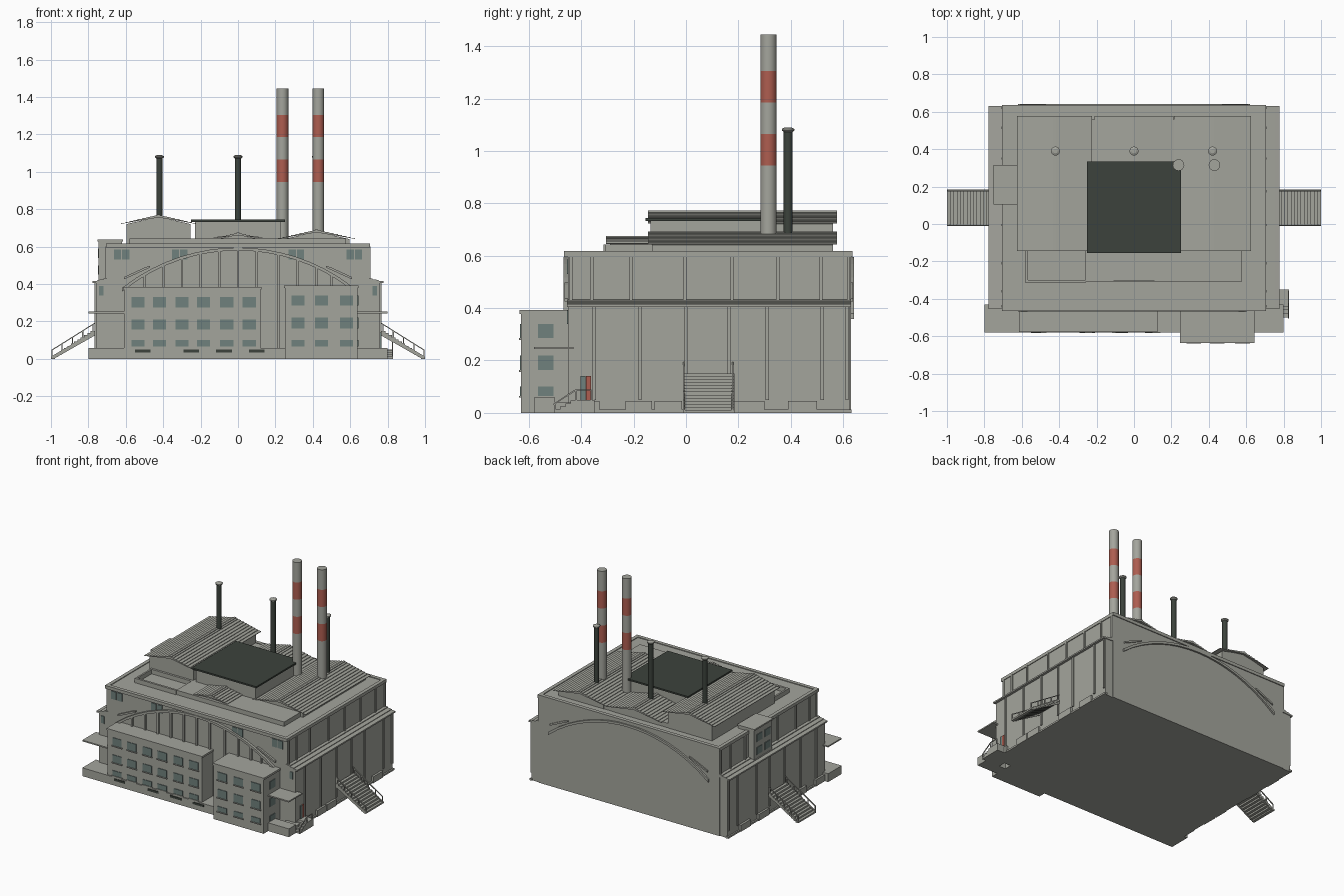
import bpy, bmesh, math
from mathutils import Vector

if "Cube" in bpy.data.objects:
    bpy.data.objects.remove(bpy.data.objects["Cube"])


def mat(name, rgb):
    m = bpy.data.materials.new(name)
    m.diffuse_color = (*rgb, 1)
    m.use_nodes = True
    m.node_tree.nodes["Principled BSDF"].inputs["Base Color"].default_value = m.diffuse_color
    return m


WALL = mat("concrete_grey", (0.37, 0.375, 0.335))
DARK = mat("dark_green_grey", (0.045, 0.055, 0.045))
GLASS = mat("window_teal", (0.16, 0.22, 0.205))
RED = mat("chimney_red", (0.42, 0.11, 0.08))


def finish(name, bm, mats):
    bmesh.ops.recalc_face_normals(bm, faces=bm.faces)
    me = bpy.data.meshes.new(name)
    bm.to_mesh(me)
    bm.free()
    for m in mats:
        me.materials.append(m)
    ob = bpy.data.objects.new(name, me)
    bpy.context.collection.objects.link(ob)
    return ob


def boxes(name, items, m=WALL):
    """Each item is (x0, x1, y0, y1, z0, z1)."""
    bm = bmesh.new()
    for x0, x1, y0, y1, z0, z1 in items:
        vs = bmesh.ops.create_cube(bm, size=1)["verts"]
        for v in vs:
            v.co = Vector((x1 if v.co.x > 0 else x0, y1 if v.co.y > 0 else y0, z1 if v.co.z > 0 else z0))
    return finish(name, bm, [m])


def prism(name, pts, a, b, axis="y", m=WALL):
    """Extrude an (x, z) or (y, z) outline between a and b."""
    bm = bmesh.new()
    def at(p, t):
        return (p[0], t, p[1]) if axis == "y" else (t, p[0], p[1])
    lo = [bm.verts.new(at(p, a)) for p in pts]
    hi = [bm.verts.new(at(p, b)) for p in pts]
    bm.faces.new(lo)
    bm.faces.new(hi[::-1])
    n = len(pts)
    for i in range(n):
        bm.faces.new((lo[i], hi[i], hi[(i + 1) % n], lo[(i + 1) % n]))
    return finish(name, bm, [m])


def lathe(name, x, y, rings, mats, rule=lambda z: 0, n=16):
    """Stack of (radius, z) rings; rule picks the material by height."""
    bm = bmesh.new()
    loops = [[bm.verts.new((x + r * math.cos(2 * math.pi * i / n), y + r * math.sin(2 * math.pi * i / n), z))
              for i in range(n)] for r, z in rings]
    bm.faces.new(loops[0][::-1])
    bm.faces.new(loops[-1])
    for a, b in zip(loops, loops[1:]):
        for i in range(n):
            f = bm.faces.new((a[i], a[(i + 1) % n], b[(i + 1) % n], b[i]))
            f.smooth = True
    for f in bm.faces:
        f.material_index = rule(f.calc_center_median().z)
        for e in f.edges:
            if len({round(v.co.z, 4) for v in e.verts}) == 1:
                e.smooth = False
    return finish(name, bm, mats)


# Main hall, parapet coping and lower side aisles
boxes("main_hall", [(-.70, .70, -.45, .63, 0, .612)])
boxes("hall_coping", [(-.705, .705, -.465, -.44, .595, .617), (-.705, .705, .61, .636, .595, .617),
                      (-.705, -.68, -.44, .61, .595, .617), (.68, .705, -.44, .61, .595, .617)])
boxes("side_aisles", [(s * .70 - .06, s * .70 + .06, -.45, .625, 0, .41) for s in (-1, 1)])
for s, side in ((1, "right"), (-1, "left")):
    prism(f"aisle_roof_{side}", [(s * .69, .41), (s * .778, .405), (s * .778, .415), (s * .75, .418),
                                 (s * .75, .422), (s * .72, .425), (s * .72, .430), (s * .69, .433)], -.455, .63)
    # Pilasters, plinth pads and plinth line on the side walls
    def sx(a, b):
        return (min(s * a, s * b), max(s * a, s * b))
    boxes(f"upper_pilasters_{side}", [(*sx(.69, .708), y - .006, y + .006, .42, .60)
          for y in (-.44, -.36, -.21, -.005, .175, .35, .515, .62)])
    boxes(f"lower_pilasters_{side}", [(*sx(.75, .768), y - .006, y + .006, .05, .405)
          for y in (-.35, -.175, 0, .165, .31, .52, .615)])
    boxes(f"plinth_pads_{side}", [(*sx(.75, .775), a, b, 0, .045) for a, b in
          ((-.44, -.33), (-.23, -.13), (-.12, -.015), (.185, .30), (.39, .50))])
    boxes(f"base_strip_{side}", [(*sx(.75, .77), -.45, .632, 0, .012)])
    # Open side stairs with railings
    n = 13
    boxes(f"side_stairs_{side}", [(*sx(1 - .23 * (i + 1.15) / n, 1 - .23 * i / n), -.012, .185,
          max(0, .15 * (i + 1) / n - .014), .15 * (i + 1) / n) for i in range(n)])
    for y in (-.008, .178):
        prism(f"stair_stringer_{side}", [(s * 1.0, 0), (s * .985, 0), (s * .765, .125), (s * .765, .15),
                                         (s * 1.0, .012)], y - .004, y + .004)
        prism(f"stair_handrail_{side}", [(s * .998, .042), (s * .765, .188), (s * .765, .194), (s * .998, .048)],
              y - .003, y + .003)
        boxes(f"stair_posts_{side}", [(s * x - .003, s * x + .003, y - .003, y + .003, .01 + (1 - x) * .6,
              .046 + (1 - x) * .61) for x in (.995, .94, .885, .83, .775)])

# Segmented arch trim on the front and back walls
def arc(x, r):
    return -.405 + math.sqrt(r * r - x * x)
xs = [-.62 + 1.24 * i / 16 for i in range(17)]
arch = [(x, arc(x, 1.0)) for x in xs] + [(x, arc(x, .984)) for x in xs[::-1]]
prism("front_arch", arch, -.468, -.44)
prism("back_arch", arch, .62, .642)
for s in (-1, 1):
    tie = [(s * .61, .425), (s * .47, .488), (s * .47, .498), (s * .50, .488), (s * .61, .437)]
    prism("front_arch_tie", tie, -.464, -.44)
    prism("back_arch_tie", tie, .62, .638)
boxes("front_pilasters", [(x - .006, x + .006, -.462, -.44, .05, arc(x, .99))
      for x in (-.5, -.4, -.3, -.2, -.1, 0, .1, .215, .32, .42, .5)])

# Front office blocks with roof rims
boxes("left_block", [(-.61, .12, -.572, -.44, 0, .37), (-.615, .125, -.577, -.44, .37, .383)])
boxes("right_block", [(.25, .64, -.63, -.43, 0, .378), (.245, .645, -.635, -.43, .378, .392)])
boxes("front_plinth", [(-.80, .25, -.58, -.43, 0, .058), (.64, .80, -.58, -.50, 0, .058),
                       (.69, .79, -.50, -.43, 0, .04)])
boxes("entry_canopies", [(-.80, -.61, -.58, -.43, .243, .252), (.64, .80, -.58, -.43, .243, .252)])
boxes("base_vents", [(x - .042, x + .042, -.584, -.578, .035, .05) for x in (-.51, -.25, -.075, .10)], DARK)

# Windows as thin plates, with sills
lc = (-.535, -.42, -.30, -.185, -.06, .06)
rc = (.32, .446, .58)
L = [(x - .035, x + .035, -.576, -.57, a, b) for x in lc for a, b in ((.275, .33), (.158, .21), (.065, .10))]
R = [(x - .035, x + .035, -.634, -.628, a, b) for x in rc for a, b in ((.285, .34), (.163, .22), (.065, .10))]
S = [(.636, .644, -.565, -.505, a, b) for a, b in ((.285, .34), (.163, .22), (.065, .10))]
U = [(s * x - .019, s * x + .019, -.455, -.446, .53, .585) for s in (-1, 1) for x in (.60, .645, .29, .335)]
A = [(s * .73 - .012, s * .73 + .012, -.455, -.446, .34, .39) for s in (-1, 1)]
T = [(-.749, -.741, y - .03, y + .03, a, a + .05) for y in (.165, .255) for a in (.45, .54)]
for nm, w in (("left_block", L), ("right_block", R), ("right_block_side", S), ("upper_front", U),
              ("aisle_front", A), ("stair_tower", T)):
    boxes(nm + "_windows", w, GLASS)
boxes("window_sills", [(a - .004, b + .004, c - .004, d, e - .007, e) for a, b, c, d, e, f in L + R])

# Small entrance on the right: steps, landing, rails, door
boxes("entrance_steps", [(.76, .83, -.42, -.35, 0, .05)] +
      [(.76, .83, -.50 + .02 * i, -.41, 0, .012 * (i + 1)) for i in range(4)])
prism("entrance_rail", [(-.505, .03), (-.42, .085), (-.36, .085), (-.36, .09), (-.422, .09), (-.505, .036)],
      .824, .829, "x")
boxes("entrance_posts", [(.824, .829, y - .003, y + .003, 0, z) for y, z in ((-.50, .035), (-.42, .088), (-.362, .088))])
boxes("entrance_door", [(.758, .766, -.382, -.362, .05, .14)], RED)
boxes("entrance_glass", [(.758, .766, -.402, -.383, .05, .14)], GLASS)

# Stair tower on the left side
boxes("stair_tower", [(-.745, -.62, .11, .31, .41, .63), (-.75, -.615, .105, .315, .628, .638)])

# Raised roof platform with a sunken corner
boxes("roof_platform", [(-.58, .575, -.145, .56, .60, .643), (-.26, .575, -.31, -.145, .60, .643),
                        (-.58, -.26, -.315, -.30, .60, .643), (-.58, -.568, -.30, -.145, .60, .643)])


def gable(name, cx, half, y0, y1, eave, ridge, base=.61, rows=9, wall=.03):
    """Block with a stepped tile roof on both slopes."""
    w = half - wall
    ez = eave + (ridge - eave) * wall / half - .008
    prism(name + "_walls", [(cx - w, base), (cx + w, base), (cx + w, ez), (cx, ridge - .008), (cx - w, ez)],
          y0 + .015, y1 - .015)
    right = []
    for i in range(rows):
        z = eave + (ridge - eave) * i / rows
        right += [(half * (1 - i / rows), z), (half * (1 - i / rows), z + .004)]
    top = [(cx - x, z) for x, z in right] + [(cx, ridge)] + [(cx + x, z) for x, z in right[::-1]]
    prism(name + "_tiles", top + [(cx, ridge - .012)], y0, y1)
    boxes(name + "_ridge", [(cx - .008, cx + .008, y0, y1, ridge - .006, ridge + .004)])


gable("left_gable", -.425, .20, -.145, .577, .722, .768)
gable("right_gable", .42, .205, -.145, .577, .642, .688)
gable("middle_gable", 0, .21, .0, .577, .642, .688)
gable("front_gable", 0, .13, -.305, -.12, .645, .671, rows=6, wall=.02)

# Central block with dark flat roof
boxes("central_block", [(-.23, .23, -.135, .315, .61, .735)])
boxes("central_roof", [(-.25, .25, -.155, .335, .733, .744)], DARK)

# Tall striped chimneys and thin flues
bands = ((.945, 1.065), (1.185, 1.305))
for x in (.238, .43):
    lathe("tall_chimney", x, .315, [(.031, z) for z in (.62, .945, 1.065, 1.185, 1.305, 1.445)], [WALL, RED],
          lambda z: int(any(a < z < b for a, b in bands)))
for x in (-.42, 0, .42):
    lathe("thin_flue", x, .39, [(.017, .62), (.017, 1.075)], [DARK])
    lathe("flue_cap", x, .39, [(.017, 1.072), (.024, 1.078), (.024, 1.084), (.012, 1.09)], [WALL])
